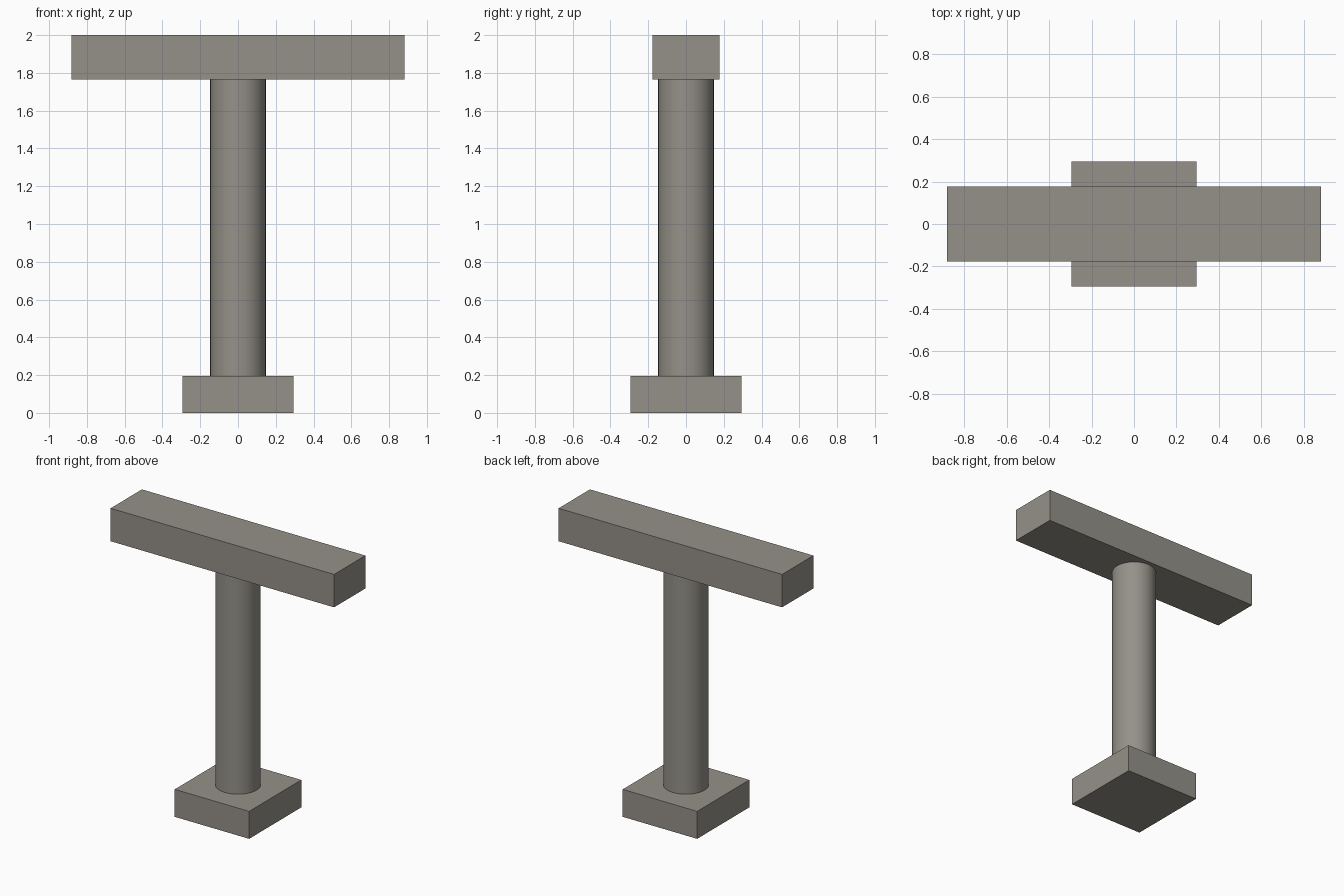
import bpy
import math

cube = bpy.data.objects.get("Cube")
if cube:
    bpy.data.objects.remove(cube, do_unlink=True)

BASE_TOP, BEAM_BOTTOM, TOP = 0.196, 1.765, 2.0

# Warm grey stone shared by every part
stone = bpy.data.materials.new("warm_grey_stone")
stone.use_nodes = True
colour = (0.3, 0.285, 0.25, 1)
stone.diffuse_color = colour
stone.node_tree.nodes["Principled BSDF"].inputs["Base Color"].default_value = colour


def finish(name):
    obj = bpy.context.object
    obj.name = obj.data.name = name
    obj.data.materials.append(stone)
    return obj


def block(name, width, depth, bottom, top):
    bpy.ops.mesh.primitive_cube_add(size=1, location=(0, 0, (bottom + top) / 2))
    bpy.context.object.scale = (width, depth, top - bottom)
    bpy.ops.object.transform_apply(location=False, rotation=False, scale=True)
    return finish(name)


# Square foot and long top beam
block("base_block", 0.588, 0.588, 0, BASE_TOP)
block("top_beam", 1.765, 0.353, BEAM_BOTTOM, TOP)

# Round column between them
bpy.ops.mesh.primitive_cylinder_add(
    vertices=48, radius=0.147, depth=BEAM_BOTTOM - BASE_TOP,
    location=(0, 0, (BASE_TOP + BEAM_BOTTOM) / 2))
finish("column")
bpy.ops.object.shade_smooth_by_angle(angle=math.radians(30))
